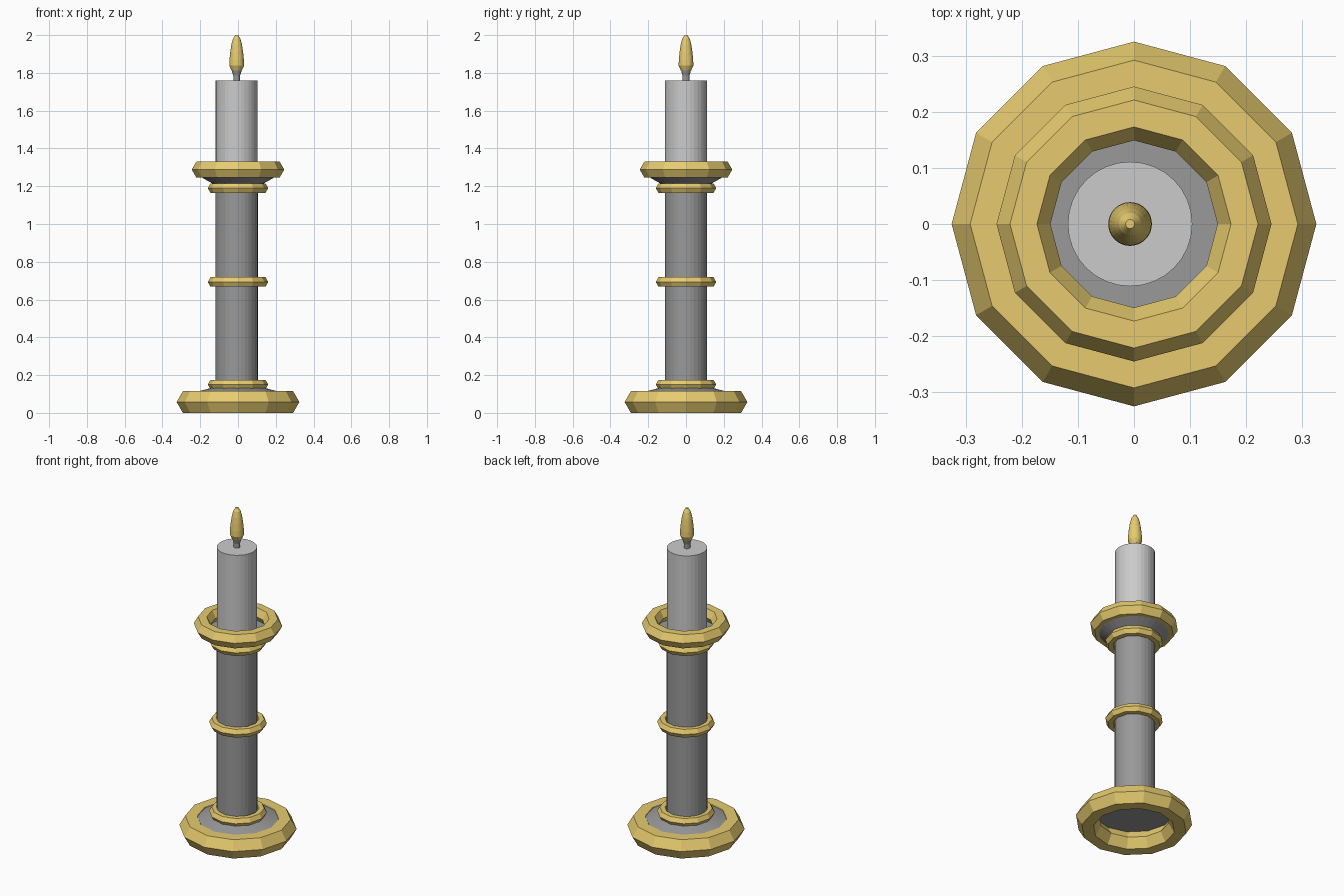
import bpy, math

if "Cube" in bpy.data.objects:
    bpy.data.objects.remove(bpy.data.objects["Cube"])

CX = -0.007  # candle and column sit slightly off the ring axis


def material(name, rgb):
    m = bpy.data.materials.new(name)
    m.diffuse_color = (*rgb, 1)
    m.use_nodes = True
    m.node_tree.nodes["Principled BSDF"].inputs["Base Color"].default_value = m.diffuse_color
    return m


gold = material("gold", (0.8, 0.6, 0.16))
dark = material("dark_grey", (0.32, 0.32, 0.32))
light = material("light_grey", (0.6, 0.6, 0.6))


def lathe(name, profile, mat, cx=0.0, sides=32, closed=False):
    """Revolve (radius, z) points around z; open profiles get end caps."""
    verts, faces = [], []
    n = len(profile)
    for i in range(sides):
        a = 2 * math.pi * i / sides
        verts += [(cx + r * math.cos(a), r * math.sin(a), z) for r, z in profile]
    for i in range(sides):
        k = (i + 1) % sides
        for j in range(n if closed else n - 1):
            j2 = (j + 1) % n
            faces.append((i * n + j, k * n + j, k * n + j2, i * n + j2))
    if not closed:
        faces.append([i * n for i in reversed(range(sides))])
        faces.append([i * n + n - 1 for i in range(sides)])
    me = bpy.data.meshes.new(name)
    me.from_pydata(verts, [], faces)
    me.materials.append(mat)
    ob = bpy.data.objects.new(name, me)
    bpy.context.collection.objects.link(ob)
    return ob


def ring(name, major, minor, z):
    """Twelve-sided ring with a hexagonal section."""
    pts = [(major + minor * math.cos(k * math.pi / 3),
            z + minor * math.sin(k * math.pi / 3)) for k in range(6)]
    lathe(name, pts, gold, sides=12, closed=True)


# gold rings
ring("base_ring", 0.259, 0.066, 0.0575)
ring("lower_collar", 0.131, 0.029, 0.15)
ring("middle_collar", 0.131, 0.029, 0.693)
ring("upper_collar", 0.131, 0.029, 1.19)
ring("cup_ring", 0.197, 0.048, 1.288)

# grey holder body
lathe("base_plate", [(0.235, 0.108), (0.11, 0.14)], dark)
lathe("column", [(0.112, 0.12), (0.112, 1.21)], dark, CX)
lathe("drip_cup", [(0.11, 1.2), (0.21, 1.257)], dark)

# candle, wick and flame
lathe("candle", [(0.111, 1.25), (0.111, 1.76)], light, CX)
lathe("wick", [(0.018, 1.755), (0.018, 1.785), (0.027, 1.815)], dark, CX)
lathe("flame", [(0.027, 1.812), (0.039, 1.838), (0.038, 1.87), (0.034, 1.91),
                (0.028, 1.95), (0.02, 1.98), (0.008, 2.0)], gold, CX)
